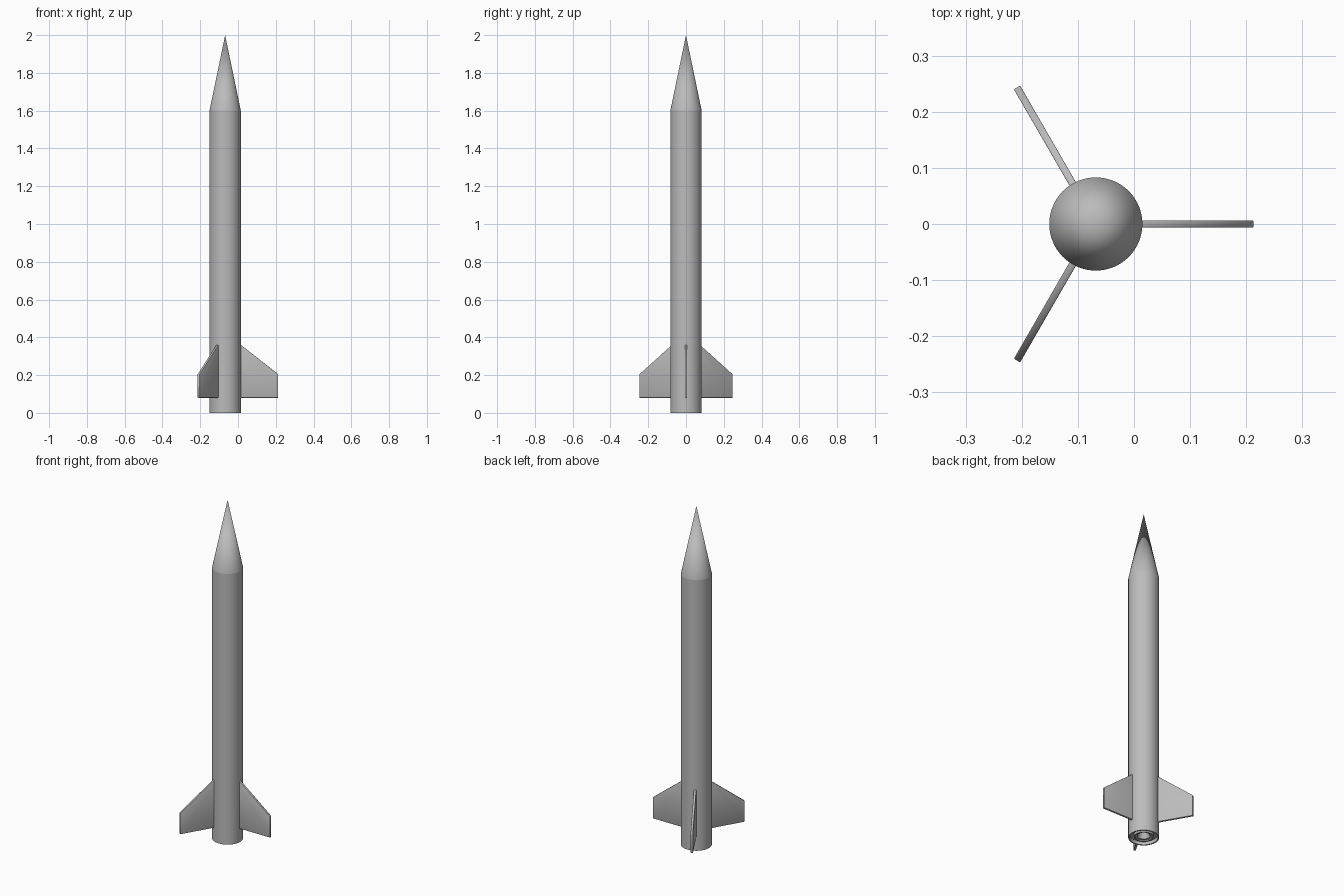
import bpy, bmesh, math
from mathutils import Matrix

cube = bpy.data.objects.get("Cube")
if cube:
    bpy.data.objects.remove(cube, do_unlink=True)

AXIS_X = -0.068   # body axis, offset so the three fins balance about x = 0
RADIUS = 0.083
SEGMENTS = 64

grey = bpy.data.materials.new("light_grey")
grey.use_nodes = True
colour = (0.5, 0.5, 0.5, 1)
grey.diffuse_color = colour
grey.node_tree.nodes["Principled BSDF"].inputs["Base Color"].default_value = colour


def finish(name, bm, angle=30):
    bmesh.ops.remove_doubles(bm, verts=bm.verts, dist=1e-5)
    bmesh.ops.recalc_face_normals(bm, faces=bm.faces)
    mesh = bpy.data.meshes.new(name)
    bm.to_mesh(mesh)
    bm.free()
    mesh.materials.append(grey)
    obj = bpy.data.objects.new(name, mesh)
    bpy.context.collection.objects.link(obj)
    obj.location.x = AXIS_X
    bpy.ops.object.select_all(action='DESELECT')
    obj.select_set(True)
    bpy.context.view_layer.objects.active = obj
    bpy.ops.object.shade_smooth_by_angle(angle=math.radians(angle))
    return obj


def lathe(name, profile):
    """Spin a closed (radius, height) profile around the body axis."""
    bm = bmesh.new()
    verts = [bm.verts.new((r, 0, z)) for r, z in profile]
    edges = [bm.edges.new((a, b)) for a, b in zip(verts, verts[1:] + verts[:1])
             if a.co.x > 0 or b.co.x > 0]
    bmesh.ops.spin(bm, geom=verts + edges, cent=(0, 0, 0), axis=(0, 0, 1),
                   angle=math.tau, steps=SEGMENTS, use_merge=True)
    return finish(name, bm)


# Body tube, open at the tail
lathe("body_tube", [(RADIUS, 0), (RADIUS, 1.6), (0.076, 1.6), (0.076, 0)])

# Pointed nose
lathe("nose_cone", [(0, 1.6), (RADIUS, 1.6), (0, 2)])

# Motor mount recessed in the tail: centring ring, tube and nozzle
lathe("centring_ring", [(0.076, 0.02), (0.076, 0.035), (0.05, 0.035), (0.05, 0.02)])
lathe("motor_tube", [(0.053, 0.005), (0.053, 0.3), (0.046, 0.3), (0.046, 0.005)])
lathe("motor_nozzle", [(0, 0.06), (0.014, 0.06), (0.034, 0.012),
                       (0.046, 0.012), (0.046, 0.1), (0, 0.1)])

# Three swept fins with softened edges
FIN = [(0.07, 0.08), (0.281, 0.08), (0.281, 0.205), (RADIUS, 0.36), (0.07, 0.36)]
THICKNESS = 0.013
for i, name in enumerate(("left_fin", "back_right_fin", "front_right_fin")):
    bm = bmesh.new()
    face = bm.faces.new([bm.verts.new((r, -THICKNESS / 2, z)) for r, z in FIN])
    new = bmesh.ops.extrude_face_region(bm, geom=[face])["geom"]
    bmesh.ops.translate(bm, vec=(0, THICKNESS, 0),
                        verts=[v for v in new if isinstance(v, bmesh.types.BMVert)])
    bmesh.ops.recalc_face_normals(bm, faces=bm.faces)
    rim = [e for e in bm.edges if abs(e.verts[0].co.y - e.verts[1].co.y) < 1e-6
           and max(v.co.x for v in e.verts) > 0.071]
    bmesh.ops.bevel(bm, geom=rim, offset=0.002, segments=2, profile=0.5, affect='EDGES')
    bmesh.ops.rotate(bm, verts=bm.verts, cent=(0, 0, 0),
                     matrix=Matrix.Rotation(math.tau * i / 3, 3, 'Z'))
    finish(name, bm, 50)
